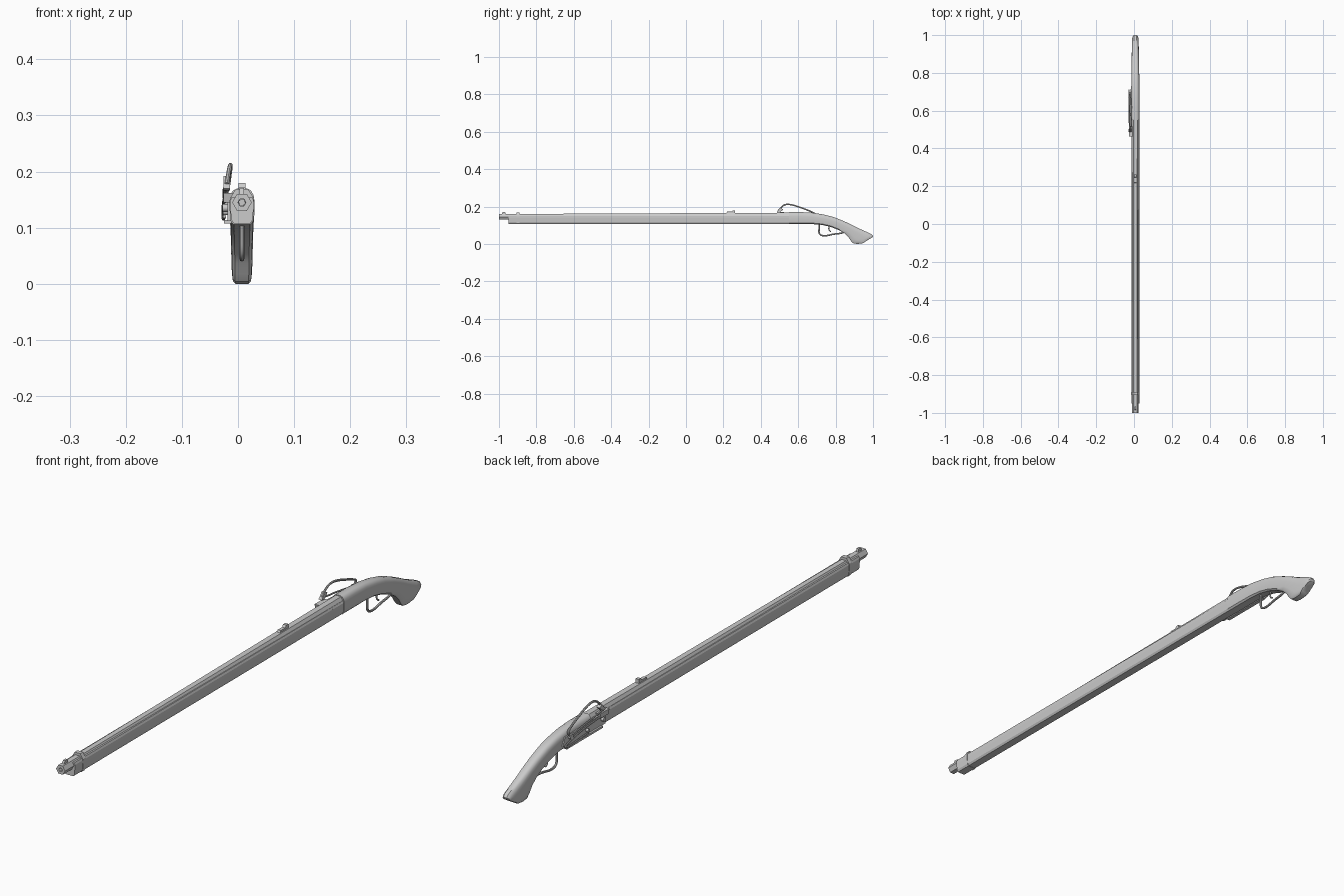
import bpy, bmesh, math
from mathutils import Vector

CX = 0.007  # centre line of barrel and stock


def finish(name, bm, smooth=None):
    bmesh.ops.recalc_face_normals(bm, faces=bm.faces)
    me = bpy.data.meshes.new(name)
    bm.to_mesh(me)
    bm.free()
    ob = bpy.data.objects.new(name, me)
    bpy.context.collection.objects.link(ob)
    if smooth:
        bpy.ops.object.select_all(action='DESELECT')
        ob.select_set(True)
        bpy.context.view_layer.objects.active = ob
        bpy.ops.object.shade_smooth_by_angle(angle=math.radians(smooth))
    return ob


def loft(name, rings, smooth=None):
    bm = bmesh.new()
    vs = [[bm.verts.new(p) for p in r] for r in rings]
    n = len(rings[0])
    for a, b in zip(vs, vs[1:]):
        for i in range(n):
            j = (i + 1) % n
            bm.faces.new((a[i], a[j], b[j], b[i]))
    bm.faces.new(vs[0])
    bm.faces.new(vs[-1])
    return finish(name, bm, smooth)


def extrude_y(name, half, ys):
    # half profile (x, z) mirrored about the centre line
    ring = half + [(-x, z) for x, z in reversed(half)]
    return loft(name, [[(CX + x, y, z) for x, z in ring] for y in ys])


def plate(name, prof, x0, x1):
    # side profile (y, z) given thickness in x
    return loft(name, [[(x, y, z) for y, z in prof] for x in (x0, x1)])


def hexagon(y, r, z):
    return [(CX + r * math.cos(math.pi * k / 3), y, z + r * math.sin(math.pi * k / 3))
            for k in range(6)]


def rod(name, pts, r, kind='NURBS'):
    cu = bpy.data.curves.new(name, 'CURVE')
    cu.dimensions = '3D'
    cu.bevel_depth = r
    cu.bevel_resolution = 2
    cu.use_fill_caps = True
    sp = cu.splines.new(kind)
    sp.points.add(len(pts) - 1)
    for p, c in zip(sp.points, pts):
        p.co = (*c, 1)
    if kind == 'NURBS':
        sp.order_u = 3
        sp.use_endpoint_u = True
        sp.resolution_u = 6
    ob = bpy.data.objects.new(name, cu)
    bpy.context.collection.objects.link(ob)
    bpy.ops.object.select_all(action='DESELECT')
    ob.select_set(True)
    bpy.context.view_layer.objects.active = ob
    bpy.ops.object.convert(target='MESH')
    bpy.ops.object.shade_smooth_by_angle(angle=math.radians(40))


def disc(name, x, y, z, r, depth):
    loft(name, [[(x + s * depth / 2, y + r * math.cos(math.tau * k / 14),
                  z + r * math.sin(math.tau * k / 14)) for k in range(14)] for s in (-1, 1)], 40)


# Six-sided tapered barrel with a recessed bore
loft("barrel", [hexagon(-0.95, 0.006, 0.145), hexagon(-1, 0.007, 0.145), hexagon(-1, 0.0175, 0.145),
                hexagon(-0.9, 0.0175, 0.145), hexagon(0.6, 0.021, 0.149)])

# Fore stock and muzzle band
fore = [(0.0145, 0.107), (0.019, 0.114), (0.021, 0.138), (0.021, 0.148), (0.018, 0.155)]
extrude_y("fore_stock", fore, (-0.95, 0.57))
band = [(0.0155, 0.1055), (0.0205, 0.113), (0.0225, 0.14), (0.0215, 0.152), (0.011, 0.169)]
extrude_y("muzzle_band", band, (-0.906, -0.89))

# Curved grip stock: top point, bottom point, half width of each station
stations = [
    ((0.55, 0.1705), (0.55, 0.106), 0.0225), ((0.62, 0.1705), (0.62, 0.106), 0.0225),
    ((0.68, 0.167), (0.675, 0.106), 0.022), ((0.74, 0.157), (0.725, 0.102), 0.0215),
    ((0.79, 0.144), (0.77, 0.092), 0.021), ((0.845, 0.122), (0.815, 0.075), 0.020),
    ((0.89, 0.101), (0.848, 0.056), 0.0195), ((0.925, 0.083), (0.868, 0.037), 0.019),
    ((0.955, 0.070), (0.88, 0.018), 0.0185), ((0.978, 0.060), (0.893, 0.004), 0.018),
    ((0.994, 0.052), (0.915, 0.0), 0.0175), ((1.0, 0.043), (0.944, 0.003), 0.0165),
    ((0.997, 0.036), (0.952, 0.008), 0.0145)]
# half section: share of width, height from bottom to top
half = [(0.66, 0), (0.92, 0.09), (1, 0.3), (1, 0.62), (0.93, 0.8), (0.72, 0.93), (0.38, 0.99)]
section = half + [(-w, h) for w, h in reversed(half)]
rings = []
for t, b, hw in stations:
    rings.append([(CX + w * hw, b[0] + (t[0] - b[0]) * h, b[1] + (t[1] - b[1]) * h)
                  for w, h in section])
loft("grip_stock", rings, 35)

# Front and rear sights
plate("front_sight", [(-0.985, 0.158), (-0.965, 0.158), (-0.967, 0.171), (-0.981, 0.171)],
      CX - 0.004, CX + 0.004)
plate("rear_sight", [(0.215, 0.163), (0.262, 0.163), (0.262, 0.18), (0.25, 0.18), (0.245, 0.172),
                     (0.22, 0.172)], CX - 0.006, CX + 0.006)

# Trigger guard and trigger
rod("trigger_guard", [(CX, y, z) for y, z in
                      [(0.712, 0.105), (0.712, 0.085), (0.71, 0.058), (0.722, 0.045), (0.75, 0.043),
                       (0.79, 0.053), (0.835, 0.057), (0.856, 0.068)]], 0.0042)
rod("trigger", [(CX, y, z) for y, z in
                [(0.765, 0.097), (0.762, 0.08), (0.767, 0.07), (0.775, 0.066)]], 0.003)

# Lock plate, pan and pins on the left side
plate("lock_plate", [(0.475, 0.112), (0.70, 0.112), (0.715, 0.12), (0.70, 0.148), (0.49, 0.152),
                     (0.475, 0.145)], -0.0185, -0.012)
plate("lock_ledge", [(0.5, 0.107), (0.70, 0.107), (0.70, 0.114), (0.5, 0.114)], -0.025, -0.012)
plate("pan", [(0.468, 0.145), (0.512, 0.145), (0.516, 0.162), (0.464, 0.162)], -0.026, -0.008)
disc("pivot_pin", -0.022, 0.675, 0.143, 0.009, 0.012)
disc("pan_pin", -0.023, 0.495, 0.135, 0.007, 0.010)
disc("spring_pin", -0.022, 0.58, 0.128, 0.006, 0.010)

# Match-holding serpentine arm and its jaw
rod("serpentine", [(-0.023, 0.675, 0.143), (-0.022, 0.695, 0.16), (-0.018, 0.67, 0.173),
                   (-0.015, 0.61, 0.196), (-0.013, 0.56, 0.2115), (-0.014, 0.528, 0.2115),
                   (-0.017, 0.51, 0.197), (-0.02, 0.493, 0.178)], 0.004)
plate("serpentine_jaw", [(0.486, 0.17), (0.5, 0.166), (0.52, 0.185), (0.505, 0.192)],
      -0.026, -0.014)

# Outer spring with two arms
rod("spring", [(-0.024, 0.51, 0.15), (-0.026, 0.60, 0.148), (-0.026, 0.70, 0.128),
               (-0.026, 0.715, 0.118), (-0.026, 0.69, 0.114), (-0.024, 0.58, 0.12)], 0.003)
rod("lift_link", [(-0.024, 0.50, 0.17), (-0.025, 0.53, 0.165), (-0.025, 0.60, 0.158),
                  (-0.023, 0.675, 0.145)], 0.003)
